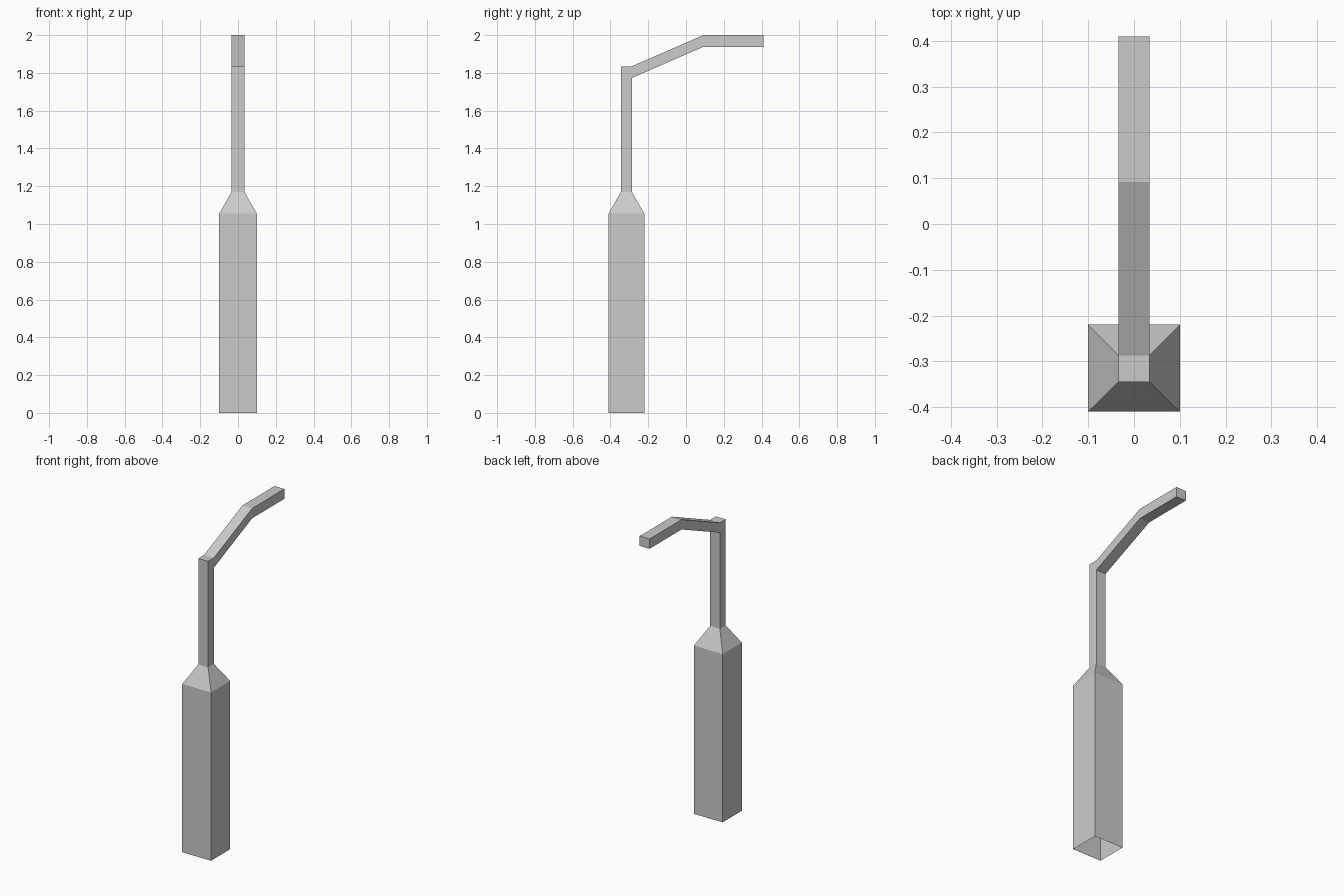
import bpy, bmesh

if "Cube" in bpy.data.objects:
    bpy.data.objects.remove(bpy.data.objects["Cube"])


def loft(name, rings, cap_end=False):
    """Skin square sections; each is (outer (y, z), inner (y, z), half width)."""
    bm = bmesh.new()
    loops = []
    for (yo, zo), (yi, zi), w in rings:
        loops.append([bm.verts.new(p) for p in
                      ((-w, yo, zo), (w, yo, zo), (w, yi, zi), (-w, yi, zi))])
    for a, b in zip(loops, loops[1:]):
        for i in range(4):
            j = (i + 1) % 4
            bm.faces.new((a[i], a[j], b[j], b[i]))
    if cap_end:
        bm.faces.new(loops[-1])
    mesh = bpy.data.meshes.new(name)
    bm.to_mesh(mesh)
    bm.free()
    obj = bpy.data.objects.new(name, mesh)
    bpy.context.collection.objects.link(obj)
    return obj


FRONT, BACK, W = -0.345, -0.287, 0.034   # slim pole section
NECK = ((FRONT, 1.17), (BACK, 1.17), W)

# Thick lower post, open underneath, with tapered shoulder
loft("base_post", [
    ((-0.41, 0), (-0.22, 0), 0.1),
    ((-0.41, 1.055), (-0.22, 1.055), 0.1),
    NECK,
])

# Slim pole bending into the sloped arm and level tip
loft("pole_and_arm", [
    NECK,
    ((FRONT, 1.835), (BACK, 1.773), W),
    ((BACK, 1.835), (BACK, 1.773), W),
    ((0.092, 2.0), (0.092, 1.938), W),
    ((0.41, 2.0), (0.41, 1.938), W),
], cap_end=True)
